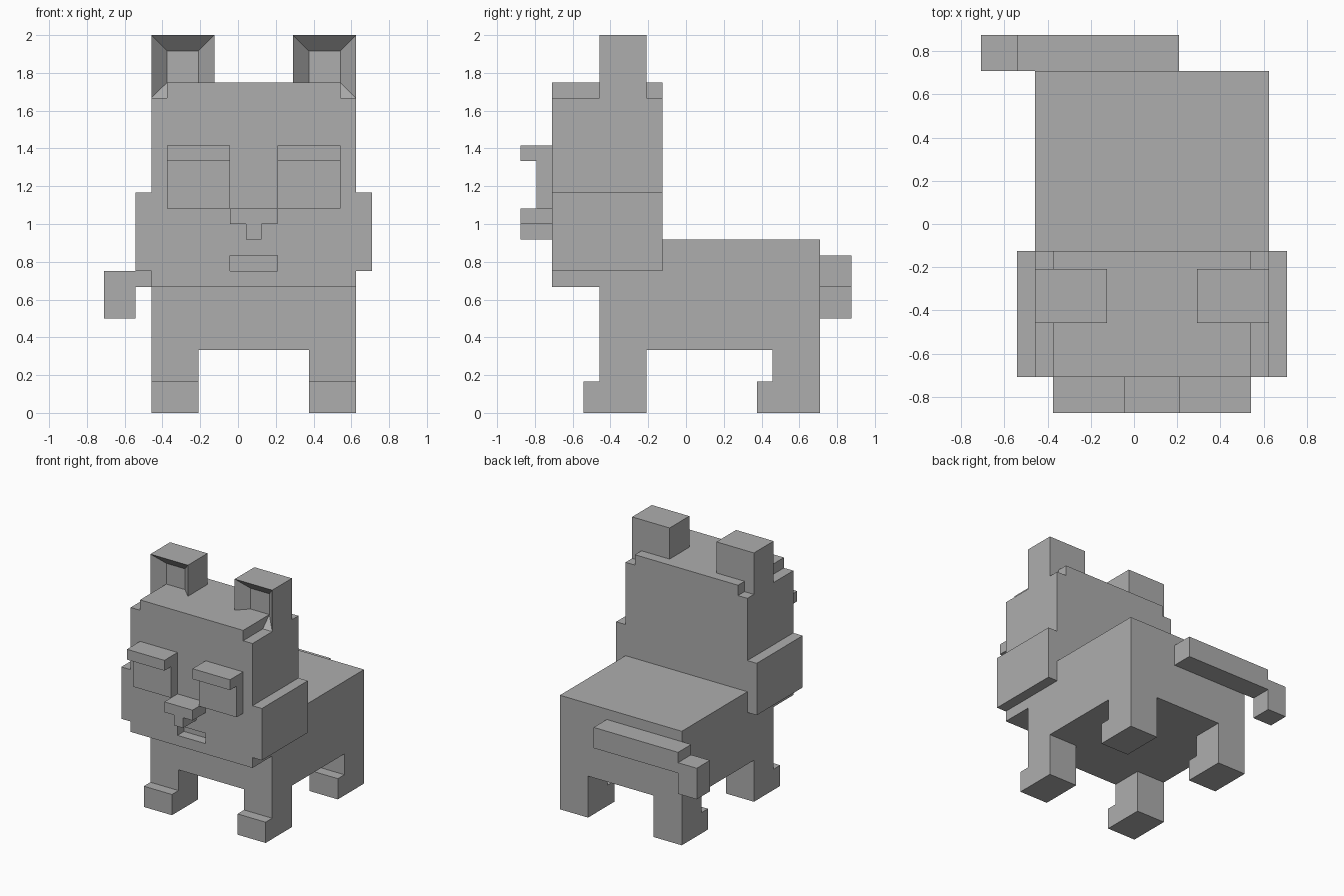
import bpy, bmesh
from mathutils import Vector

UNIT = 1 / 12          # size of one block
SHIFT = 1              # the animal's middle sits one block towards +x

cube = bpy.data.objects.get("Cube")
if cube:
    bpy.data.objects.remove(cube, do_unlink=True)

grey = bpy.data.materials.new("plain_grey")
grey.use_nodes = True
grey.diffuse_color = (0.42, 0.42, 0.42, 1)
grey.node_tree.nodes["Principled BSDF"].inputs["Base Color"].default_value = grey.diffuse_color


def finish(name, bm):
    """Scale block units to the scene and add the object."""
    bmesh.ops.recalc_face_normals(bm, faces=bm.faces)
    for v in bm.verts:
        v.co = (v.co + Vector((SHIFT, 0, 0))) * UNIT
    mesh = bpy.data.meshes.new(name)
    bm.to_mesh(mesh)
    bm.free()
    mesh.materials.append(grey)
    obj = bpy.data.objects.new(name, mesh)
    bpy.context.collection.objects.link(obj)
    return obj


def prism(name, outline, along, start, end):
    """Extrude an outline of the other two axes along axis x, y or z."""
    bm = bmesh.new()
    axis = "xyz".index(along)
    corners = []
    for a, b in outline:
        co = [a, b]
        co.insert(axis, start)
        corners.append(bm.verts.new(co))
    face = bm.faces.new(corners)
    out = bmesh.ops.extrude_face_region(bm, geom=[face])
    offset = Vector((0, 0, 0))
    offset[axis] = end - start
    moved = [g for g in out["geom"] if isinstance(g, bmesh.types.BMVert)]
    bmesh.ops.translate(bm, verts=moved, vec=offset)
    return finish(name, bm)


def box(name, x, y, z):
    outline = [(y[0], z[0]), (y[1], z[0]), (y[1], z[1]), (y[0], z[1])]
    return prism(name, outline, "x", *x)


def ear(name, side):
    """Block with a square hollow sunk into its front."""
    bm = bmesh.new()
    bmesh.ops.create_cube(bm, size=1)
    bmesh.ops.scale(bm, verts=bm.verts, vec=(4, 3, 4))
    bmesh.ops.translate(bm, verts=bm.verts, vec=(side * 4.5, -4, 22))
    front = min(bm.faces, key=lambda f: f.calc_center_median().y)
    bmesh.ops.inset_region(bm, faces=[front], thickness=1, use_even_offset=True)
    bmesh.ops.translate(bm, verts=front.verts, vec=(0, 1, 0))
    return finish(name, bm)


# Body
box("body", (-6.5, 6.5), (-5.5, 8.5), (4, 11))

# Head with narrower crown
head = prism("head", [(-6.5, 8), (6.5, 8), (6.5, 20), (5.5, 20), (5.5, 21),
                      (-5.5, 21), (-5.5, 20), (-6.5, 20)], "y", -8.5, -1.5)

# Mouth slot cut into the head
cutter = box("mouth_cutter", (-1.5, 1.5), (-9.5, -7.5), (9, 10))
cutter.hide_render = True
cut = head.modifiers.new("mouth", "BOOLEAN")
cut.operation, cut.solver, cut.object = "DIFFERENCE", "EXACT", cutter
bpy.context.view_layer.objects.active = head
bpy.ops.object.modifier_apply(modifier=cut.name)
bpy.data.objects.remove(cutter, do_unlink=True)

# Nose
prism("nose", [(-1.5, 13), (-1.5, 12), (-.5, 12), (-.5, 11), (.5, 11),
               (.5, 12), (1.5, 12), (1.5, 13)], "y", -10.5, -8.5)

# Paired parts
for label, side in (("left", 1), ("right", -1)):
    box(label + "_cheek", (side * 6.5, side * 7.5), (-8.5, -1.5), (9, 14))
    ear(label + "_ear", side)
    # Eye with overhanging brow
    prism(label + "_eye", [(-8.5, 13), (-9.5, 13), (-9.5, 16), (-10.5, 16),
                           (-10.5, 17), (-8.5, 17)], "x", side * 1.5, side * 5.5)
    # Legs with a paw stepping forward
    for place, y in (("front", -5.5), ("back", 5.5)):
        prism(f"{label}_{place}_leg", [(y - 1, 0), (y + 3, 0), (y + 3, 4), (y, 4),
                                       (y, 2), (y - 1, 2)], "x", side * 3.5, side * 6.5)

# Tail lying across the back, with a drooping tip
prism("tail", [(1.5, 8), (1.5, 10), (-7.5, 10), (-7.5, 9), (-9.5, 9),
               (-9.5, 6), (-7.5, 6), (-7.5, 8)], "y", 8.5, 10.5)
